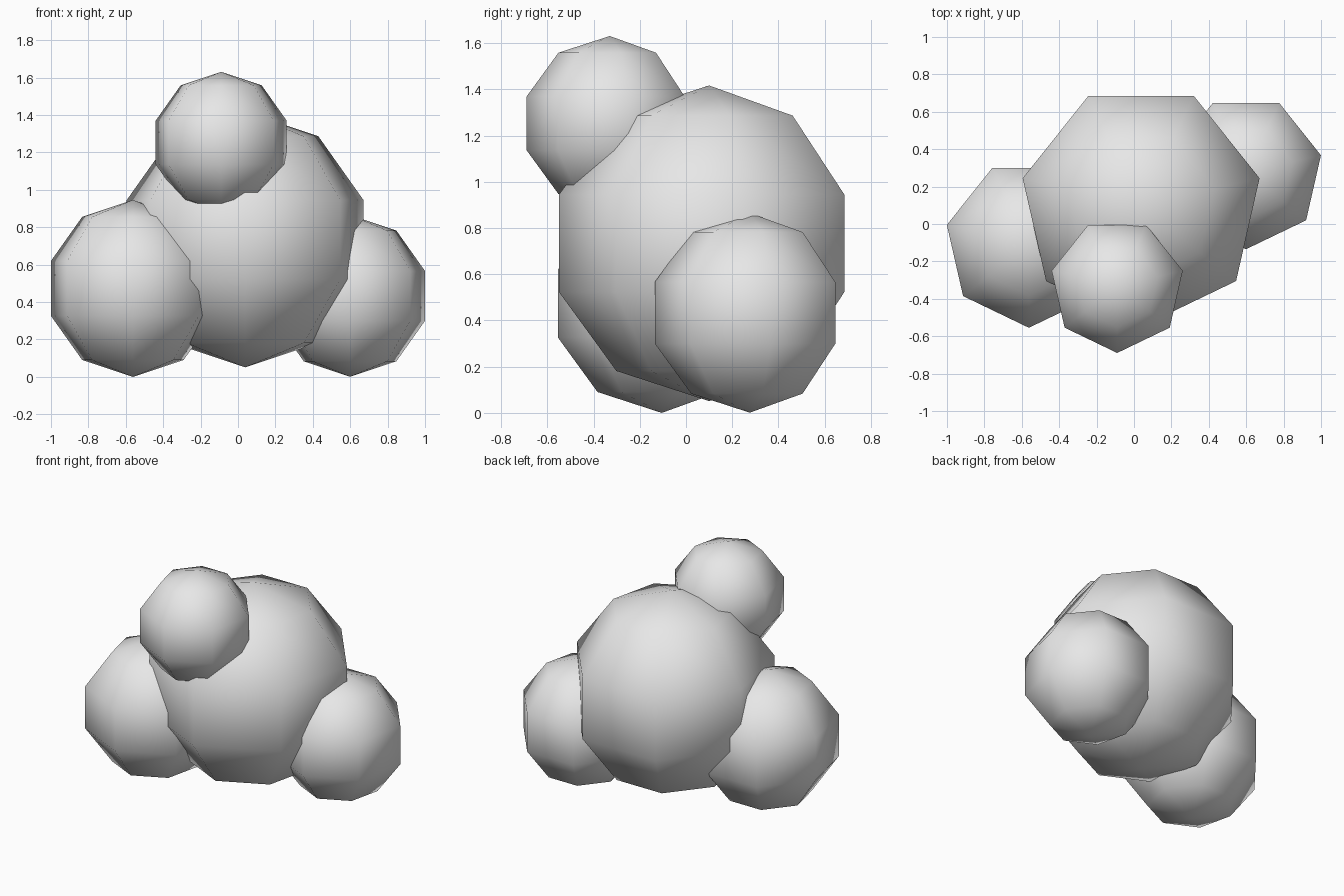
import bpy
import bmesh
import math
from mathutils import Matrix

if "Cube" in bpy.data.objects:
    bpy.data.objects.remove(bpy.data.objects["Cube"])

grey = bpy.data.materials.new("light_grey")
grey.diffuse_color = (0.8, 0.8, 0.8, 1.0)
grey.use_nodes = True
grey.node_tree.nodes["Principled BSDF"].inputs["Base Color"].default_value = grey.diffuse_color


def ball(name, centre, radius):
    """Seven-sided, five-band smooth sphere with a corner pointing forward."""
    bm = bmesh.new()
    bmesh.ops.create_uvsphere(bm, u_segments=7, v_segments=5, radius=radius)
    corner = next(v.co for v in bm.verts if v.co.xy.length > radius * 0.3)
    turn = -math.pi / 2 - math.atan2(corner.y, corner.x)
    bmesh.ops.rotate(bm, verts=bm.verts, matrix=Matrix.Rotation(turn, 3, 'Z'))
    for face in bm.faces:
        face.smooth = True
    mesh = bpy.data.meshes.new(name)
    bm.to_mesh(mesh)
    bm.free()
    mesh.materials.append(grey)
    obj = bpy.data.objects.new(name, mesh)
    obj.location = centre
    bpy.context.collection.objects.link(obj)
    return obj


# Large central ball and the three smaller balls sunk into it
ball("central_ball", (0.038, 0.10, 0.734), 0.683)
ball("upper_front_ball", (-0.09, -0.33, 1.253), 0.378)
ball("left_ball", (-0.562, -0.105, 0.473), 0.473)
ball("right_ball", (0.599, 0.276, 0.433), 0.432)
